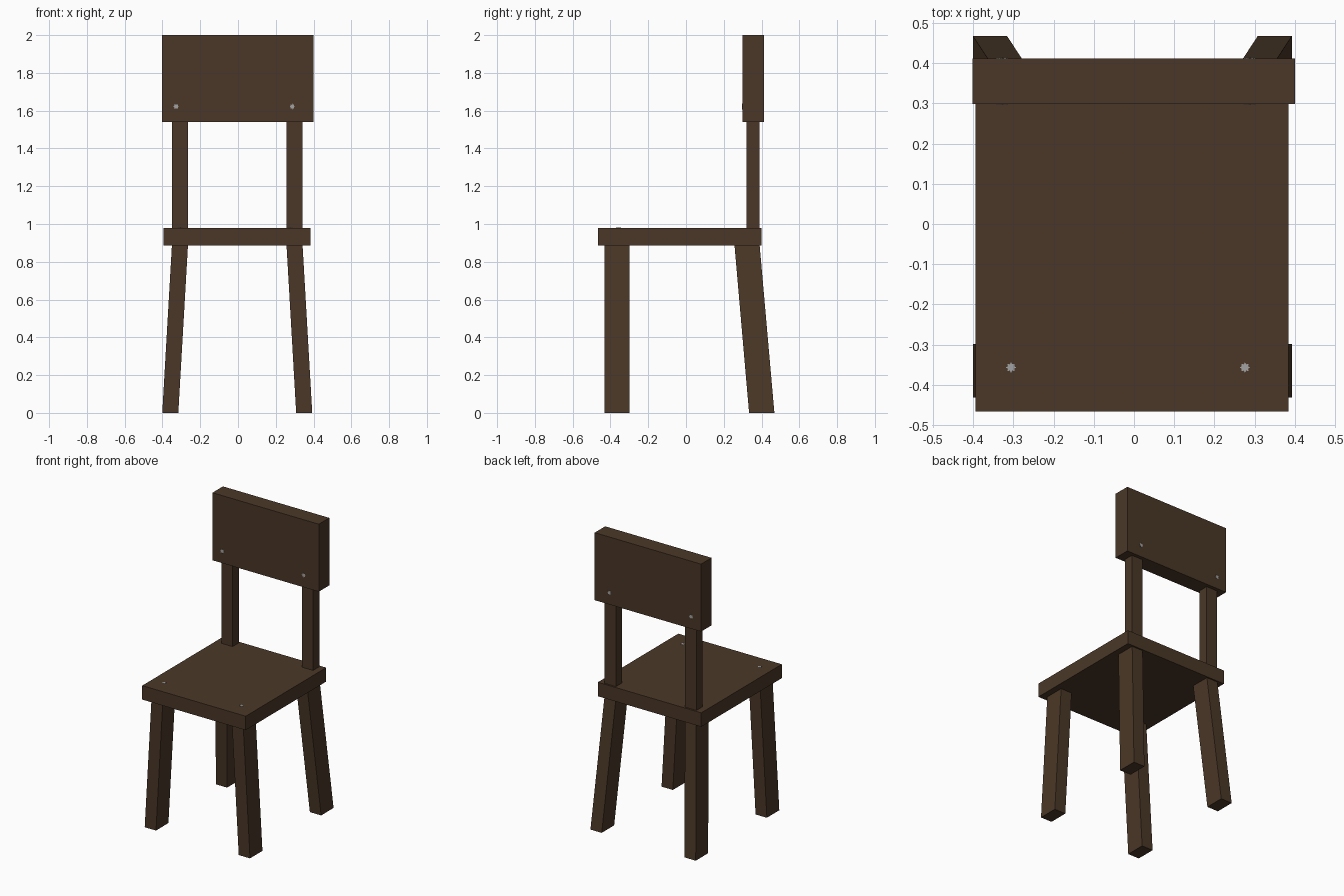
import bpy, bmesh, math
from mathutils import Vector

if "Cube" in bpy.data.objects:
    bpy.data.objects.remove(bpy.data.objects["Cube"])


def material(name, rgb):
    m = bpy.data.materials.new(name)
    m.diffuse_color = (*rgb, 1)
    m.use_nodes = True
    m.node_tree.nodes["Principled BSDF"].inputs["Base Color"].default_value = m.diffuse_color
    return m


WOOD = material("dark brown wood", (0.068, 0.039, 0.020))
STEEL = material("grey screw metal", (0.36, 0.36, 0.36))


def loft(name, bottom, top, mat):
    """Solid between two matching outlines."""
    bm = bmesh.new()
    lo = [bm.verts.new(p) for p in bottom]
    hi = [bm.verts.new(p) for p in top]
    n = len(lo)
    bm.faces.new(lo[::-1])
    bm.faces.new(hi)
    for i in range(n):
        j = (i + 1) % n
        bm.faces.new((lo[i], lo[j], hi[j], hi[i]))
    bmesh.ops.recalc_face_normals(bm, faces=bm.faces)
    mesh = bpy.data.meshes.new(name)
    bm.to_mesh(mesh)
    bm.free()
    mesh.materials.append(mat)
    ob = bpy.data.objects.new(name, mesh)
    bpy.context.collection.objects.link(ob)
    return ob


def rect(x0, x1, y0, y1, z):
    return [(x0, y0, z), (x1, y0, z), (x1, y1, z), (x0, y1, z)]


def box(name, x, y, z):
    return loft(name, rect(*x, *y, z[0]), rect(*x, *y, z[1]), WOOD)


def screw(name, start, end, u, v, r=0.015, points=8):
    """Small star-shaped screw head running from start to end."""
    def ring(c):
        out = []
        for i in range(points * 2):
            a = math.pi * i / points
            k = r if i % 2 == 0 else r * 0.65
            out.append(Vector(c) + k * (math.cos(a) * Vector(u) + math.sin(a) * Vector(v)))
        return out
    return loft(name, ring(start), ring(end), STEEL)


# Seat and backrest
SEAT_Z, SEAT_TOP = 0.885, 0.98
box("seat", (-0.395, 0.385), (-0.467, 0.40), (SEAT_Z, SEAT_TOP))
box("backrest", (-0.402, 0.40), (0.299, 0.412), (1.54, 2.0))

# Legs splay outwards; the back pair also leans backwards
for side, sx, x0 in (("left", -1, -0.35), ("right", 1, 0.257)):
    x1 = x0 + 0.085
    d = sx * 0.051
    loft(side + "_front_leg",
         rect(x0 + d, x1 + d, -0.432, -0.298, 0),
         rect(x0, x1, -0.432, -0.298, SEAT_Z), WOOD)
    loft(side + "_back_leg",
         rect(x0 + d, x1 + d, 0.334, 0.468, 0),
         rect(x0, x1, 0.257, 0.39, SEAT_Z), WOOD)
    # Posts carrying the backrest
    box(side + "_back_post", (x0, x1), (0.32, 0.388), (SEAT_TOP, 1.54))

# Screws through the backrest and into the seat
for side, bx, tx in (("left", -0.328, -0.306), ("right", 0.287, 0.276)):
    screw(side + "_backrest_screw", (bx, 0.297, 1.622), (bx, 0.414, 1.622), (1, 0, 0), (0, 0, 1))
    screw(side + "_seat_screw", (tx, -0.357, 0.96), (tx, -0.357, 0.982), (1, 0, 0), (0, 1, 0), r=0.013)
